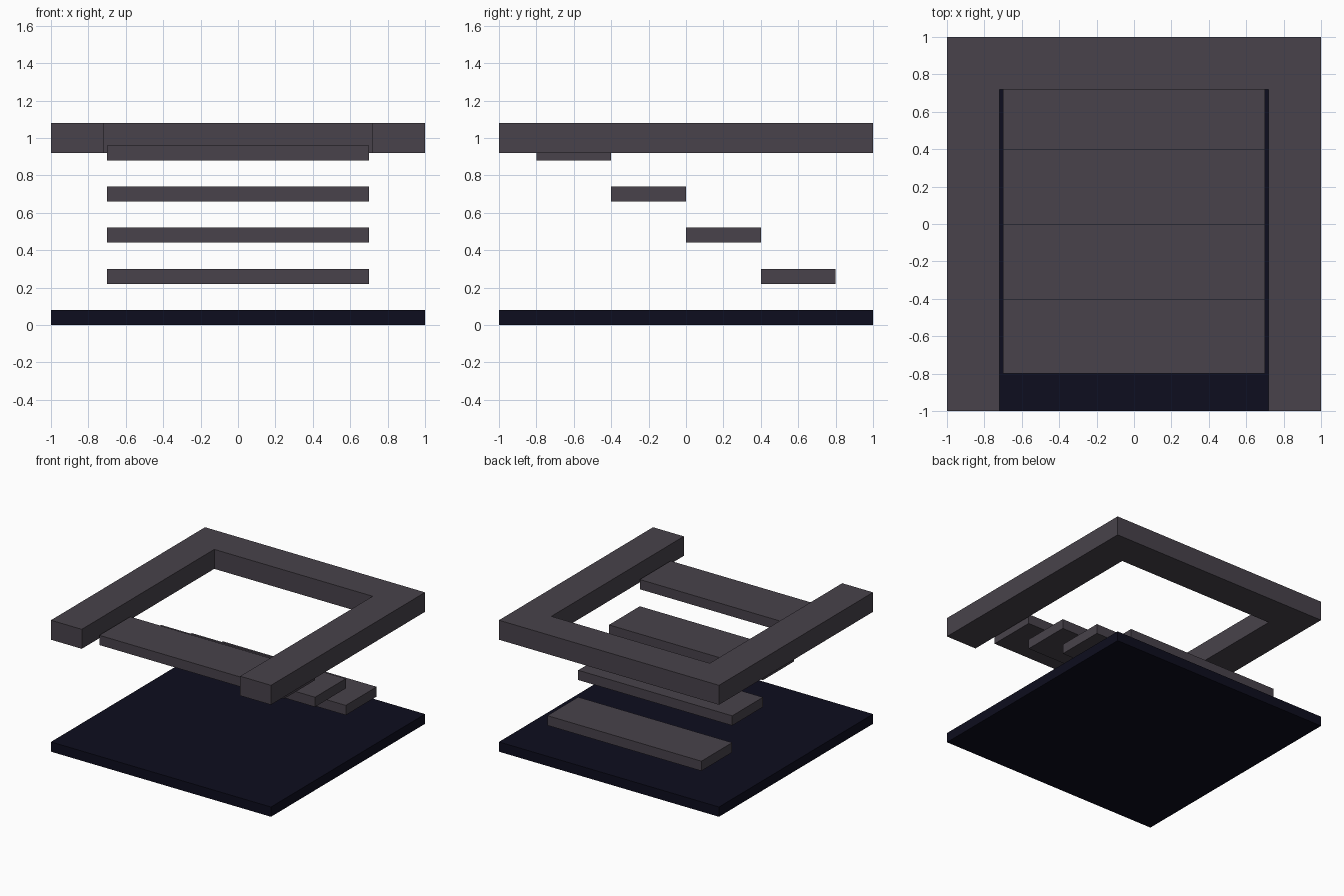
import bpy
import bmesh

cube = bpy.data.objects.get("Cube")
if cube:
    bpy.data.objects.remove(cube, do_unlink=True)


def make_material(name, rgb):
    mat = bpy.data.materials.new(name)
    mat.use_nodes = True
    color = (*rgb, 1.0)
    mat.diffuse_color = color
    mat.node_tree.nodes["Principled BSDF"].inputs["Base Color"].default_value = color
    return mat


def extrude_outline(name, outline, z_low, z_high, mat):
    """Solid made by raising a flat outline from z_low to z_high."""
    bm = bmesh.new()
    face = bm.faces.new([bm.verts.new((x, y, z_low)) for x, y in outline])
    raised = bmesh.ops.extrude_face_region(bm, geom=[face], use_keep_orig=True)
    top = [v for v in raised["geom"] if isinstance(v, bmesh.types.BMVert)]
    bmesh.ops.translate(bm, verts=top, vec=(0, 0, z_high - z_low))
    bmesh.ops.recalc_face_normals(bm, faces=bm.faces)
    mesh = bpy.data.meshes.new(name)
    bm.to_mesh(mesh)
    bm.free()
    mesh.materials.append(mat)
    obj = bpy.data.objects.new(name, mesh)
    bpy.context.collection.objects.link(obj)
    return obj


def rectangle(x, y0, y1):
    return [(-x, y0), (x, y0), (x, y1), (-x, y1)]


stone = make_material("grey_stone", (0.065, 0.055, 0.070))
dark = make_material("midnight_blue", (0.004, 0.004, 0.013))

# Lower floor slab
extrude_outline("lower_floor", rectangle(1, -1, 1), 0, 0.08, dark)

# Upper floor: a U-shaped rim, open at the front
inner = 0.72
rim = [(-1, -1), (-inner, -1), (-inner, inner), (inner, inner),
       (inner, -1), (1, -1), (1, 1), (-1, 1)]
extrude_outline("upper_floor_rim", rim, 0.92, 1.08, stone)

# Floating steps, descending from front to back
step_depth, step_drop = 0.4, 0.22
for i in range(4):
    y = -0.8 + i * step_depth
    z = 0.88 - i * step_drop
    extrude_outline(f"step_{i + 1}", rectangle(0.7, y, y + step_depth), z, z + 0.08, stone)
